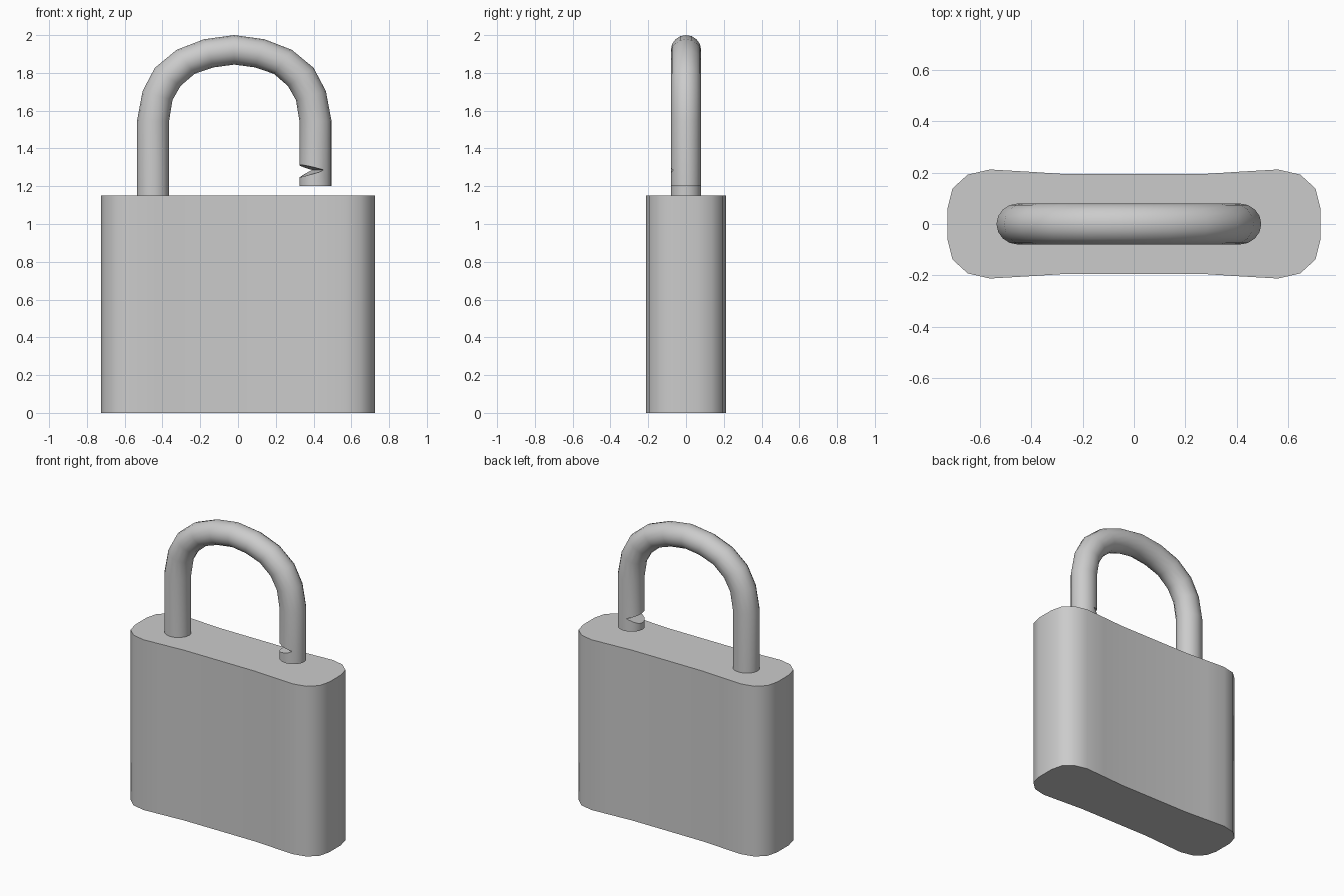
import bpy, bmesh, math
from mathutils import Vector

if "Cube" in bpy.data.objects:
    bpy.data.objects.remove(bpy.data.objects["Cube"])


def make(name, verts, faces):
    mesh = bpy.data.meshes.new(name)
    mesh.from_pydata(verts, [], faces)
    bm = bmesh.new()
    bm.from_mesh(mesh)
    bmesh.ops.recalc_face_normals(bm, faces=bm.faces)
    bm.to_mesh(mesh)
    bm.free()
    ob = bpy.data.objects.new(name, mesh)
    bpy.context.collection.objects.link(ob)
    return ob


def loft(name, rings):
    # Skin equal-sized rings and cap both ends
    n = len(rings[0])
    verts = [v for r in rings for v in r]
    faces = [(i * n + k, i * n + (k + 1) % n, (i + 1) * n + (k + 1) % n, (i + 1) * n + k)
             for i in range(len(rings) - 1) for k in range(n)]
    faces += [tuple(range(n)), tuple(range(len(verts) - n, len(verts)))]
    return make(name, verts, faces)


def activate(ob):
    bpy.ops.object.select_all(action='DESELECT')
    ob.select_set(True)
    bpy.context.view_layer.objects.active = ob


def smooth(ob, angle):
    activate(ob)
    bpy.ops.object.shade_smooth_by_angle(angle=math.radians(angle))


# Body: waisted outline, mirrored in x and y, extruded upwards
quarter = [(.725, .062), (.706, .138), (.647, .192), (.56, .212), (.42, .204), (.265, .194)]
half = quarter + [(-x, y) for x, y in reversed(quarter)]
outline = half + [(-x, -y) for x, y in half]
body = loft("lock_body", [[(x, y, z) for x, y in outline] for z in (0, 1.15)])
smooth(body, 50)

# Shackle: outer and inner arch points relative to its middle, one quarter mirrored
MID = -.02
arch = [((.515, 1.545), (.345, 1.545)), ((.485, 1.704), (.327, 1.656)),
        ((.42, 1.827), (.284, 1.731)), ((.305, 1.922), (.21, 1.795)),
        ((.16, 1.978), (.11, 1.829)), ((0, 2.0), (0, 1.844))]
left = [((-ox, oz), (-ix, iz)) for (ox, oz), (ix, iz) in arch]
stations = [((-.515, 1.1), (-.345, 1.1))] + left + arch[-2::-1] + [((.515, 1.2), (.345, 1.2))]
SIDES = 16
rings = []
for (ox, oz), (ix, iz) in stations:
    outer, inner = Vector((ox + MID, 0, oz)), Vector((ix + MID, 0, iz))
    mid, arm = (outer + inner) / 2, (outer - inner) / 2
    rings.append([mid + arm * math.cos(t) + Vector((0, .08 * math.sin(t), 0))
                  for t in (2 * math.pi * k / SIDES for k in range(SIDES))])
shackle = loft("shackle", rings)

# Latch notch: slanted wedge cut from the inner side of the free leg
wedge = loft("notch_cutter", [
    [(.225, y, 1.35), (tip, y, 1.286), (.225, y, 1.22)]
    for y, tip in ((-.12, .475), (.12, .375))])
cut = shackle.modifiers.new("notch", 'BOOLEAN')
cut.operation = 'DIFFERENCE'
cut.solver = 'EXACT'
cut.object = wedge
activate(shackle)
bpy.ops.object.modifier_apply(modifier=cut.name)
bpy.data.objects.remove(wedge)
smooth(shackle, 40)
